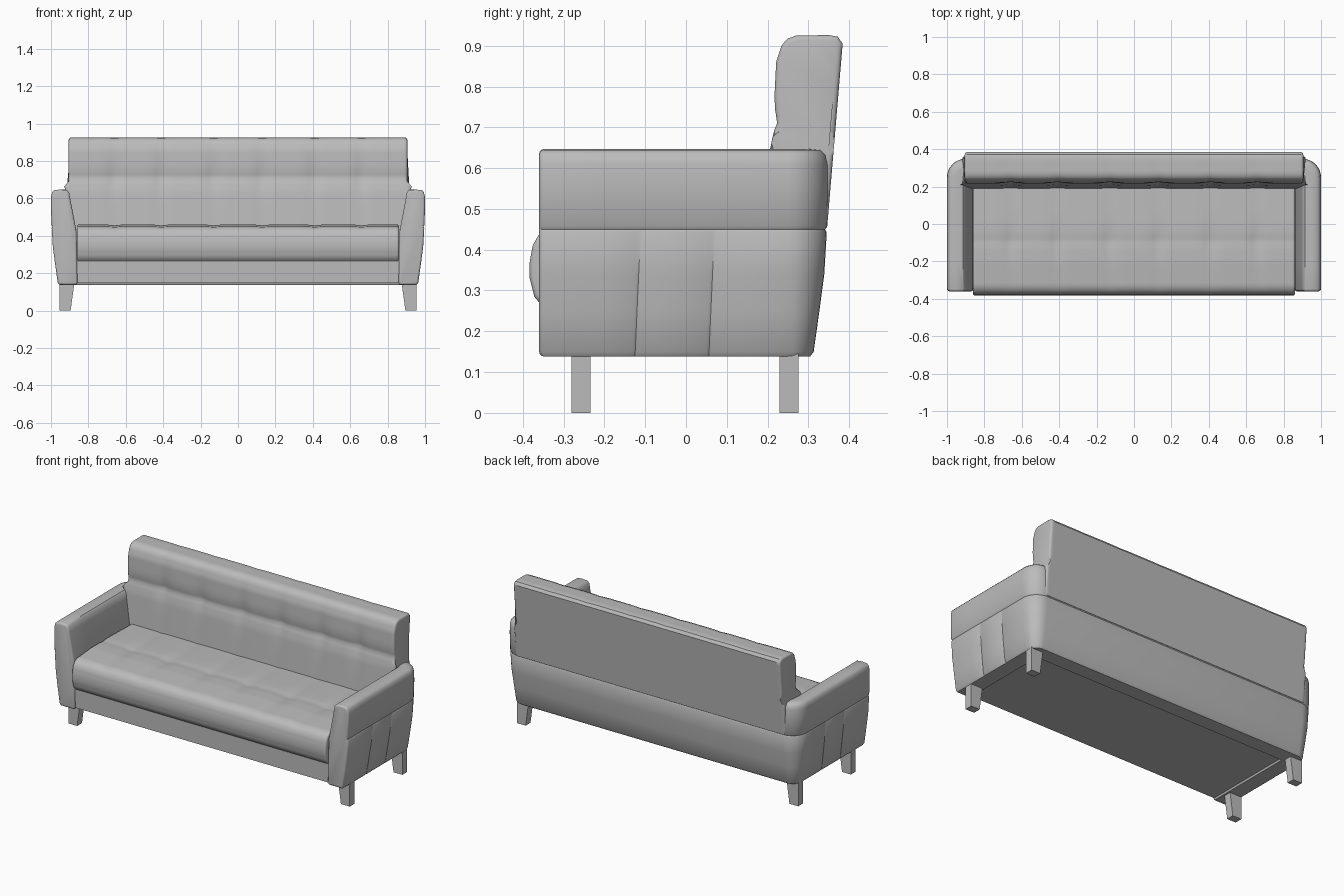
import bpy, bmesh, math

if "Cube" in bpy.data.objects:
    bpy.data.objects.remove(bpy.data.objects["Cube"], do_unlink=True)

# One grey for upholstery and legs
GREY = (0.5, 0.5, 0.5, 1)
mat = bpy.data.materials.new("plain_grey")
mat.use_nodes = True
mat.diffuse_color = GREY
bsdf = mat.node_tree.nodes["Principled BSDF"]
bsdf.inputs["Base Color"].default_value = GREY
bsdf.inputs["Roughness"].default_value = 0.7

TUFTS = [-0.66, -0.41, -0.13, 0.13, 0.41, 0.66]


def loft(name, rings, round_end):
    """Skin closed rings into a solid and round the rims of both end caps."""
    bm = bmesh.new()
    loops = [[bm.verts.new(p) for p in ring] for ring in rings]
    n = len(loops[0])
    for a, b in zip(loops, loops[1:]):
        for i in range(n):
            j = (i + 1) % n
            bm.faces.new((a[i], a[j], b[j], b[i]))
    caps = [bm.faces.new(loops[0]), bm.faces.new(loops[-1])]
    bmesh.ops.recalc_face_normals(bm, faces=bm.faces)
    if round_end:
        rim = [e for f in caps for e in f.edges]
        bmesh.ops.bevel(bm, geom=rim, offset=round_end, segments=3,
                        profile=0.5, affect='EDGES', clamp_overlap=False)
    mesh = bpy.data.meshes.new(name)
    bm.to_mesh(mesh)
    bm.free()
    mesh.materials.append(mat)
    ob = bpy.data.objects.new(name, mesh)
    bpy.context.collection.objects.link(ob)
    bpy.ops.object.select_all(action='DESELECT')
    ob.select_set(True)
    bpy.context.view_layer.objects.active = ob
    bpy.ops.object.shade_smooth_by_angle(angle=math.radians(40))
    return ob


def resample(profile, step=0.02):
    """Split the long sides of a closed profile."""
    out = []
    for (a, b), (c, d) in zip(profile, profile[1:] + profile[:1]):
        k = max(1, math.ceil(math.hypot(c - a, d - b) / step))
        out += [(a + (c - a) * i / k, b + (d - b) * i / k) for i in range(k)]
    return out


def stations(half):
    """Positions across the width, with one on every tuft."""
    stops = [-half] + TUFTS + [half]
    xs = [a + (b - a) * i / 10 for a, b in zip(stops, stops[1:]) for i in range(10)]
    return xs + [half]


def tuft_depth(x, t):
    """Depth of the pulled fabric at x, t away from the button row."""
    crease = max(0, 1 - min(abs(x - s) for s in TUFTS) / 0.08) ** 2
    row = max(0, 1 - abs(t) / 0.035) ** 2
    near = math.exp(-(t / 0.09) ** 2)
    return 0.012 * crease * (0.3 + 0.7 * near) + 0.006 * row


def cushion(name, half, profile, warp, round_end):
    section = resample(profile)
    return loft(name, [[warp(x, y, z) for y, z in section] for x in stations(half)], round_end)


def box(name, x0, x1, y0, y1, z0, z1, top_x0=None):
    t0 = x0 if top_x0 is None else top_x0
    rings = [[(a, y0, z), (x1, y0, z), (x1, y1, z), (a, y1, z)]
             for a, z in ((x0, z0), (t0, z1))]
    return loft(name, rings, 0)


# Arms and back wall: one padded profile swept round a U
arm_profile = [(-.045, .138), (-.036, .15), (-.022, .25), (-.010, .34), (-.004, .442),
               (-.008, .45), (-.003, .458), (0, .56), (-.001, .61), (-.006, .632),
               (-.018, .644), (-.05, .647), (-.085, .644), (-.097, .632), (-.103, .60),
               (-.137, .42), (-.14, .25), (-.142, .15), (-.135, .138)]
half_path = [(1, -.36, 0, 0), (1, -.2, 0, 0)]
for seam_y in (-.111, .07):
    half_path += [(1, seam_y + d, 0, g) for d, g in ((-.008, 0), (0, 1), (.008, 0))]
R = 0.1
for i in range(9):
    a = math.pi / 2 * i / 8
    half_path.append((1 - R + R * math.cos(a), .249 + R * math.sin(a), a, 0))


def arm_ring(x, y, a, groove, side):
    ring = []
    for off, z in arm_profile:
        low = z < .446 and off > -.06
        o = off - (.004 if groove and low else 0)
        slant = -.045 * (.45 - z) if low and x == 1 and y > -.15 else 0
        ring.append((side * (x + o * math.cos(a)), y + o * math.sin(a) + slant, z))
    return ring


rings = [arm_ring(*p, 1) for p in half_path] + [arm_ring(*p, -1) for p in reversed(half_path)]
loft("arms_and_back_shell", rings, 0.012)

# Backrest with one row of tufts
back_profile = [(.188, .43), (.205, .64), (.219, .71), (.217, .78), (.221, .86), (.234, .9),
                (.248, .917), (.27, .925), (.35, .926), (.372, .922), (.384, .905),
                (.346, .455), (.3, .43)]


def back_warp(x, y, z):
    front = min(1, max(0, (.29 - y) / .05))
    if z < .66:
        x *= 1.014
    dip = tuft_depth(x, z - .715)
    return (x, y + front * dip, z - (.5 * dip if z > .91 else 0))


cushion("backrest", .905, back_profile, back_warp, 0.012)

# Seat cushion with one row of tufts
seat_profile = [(-.355, .265), (-.372, .285), (-.383, .33), (-.383, .37), (-.376, .41),
                (-.362, .435), (-.335, .45), (-.2, .461), (0, .461), (.25, .455), (.25, .265)]


def seat_warp(x, y, z):
    top = min(1, max(0, (z - .41) / .04))
    return (x, y, z - top * tuft_depth(x, y + .09))


cushion("seat_cushion", .862, seat_profile, seat_warp, 0.012)

# Base rail and underside
box("base", -.87, .87, -.35, .3, .148, .272)

# Tapered legs
for side, label in ((1, "left"), (-1, "right")):
    for y0, place in ((-.281, "front"), (.229, "back")):
        box(f"{place}_{label}_leg", side * .895, side * .955, y0, y0 + .047, 0, .16, side * .873)
